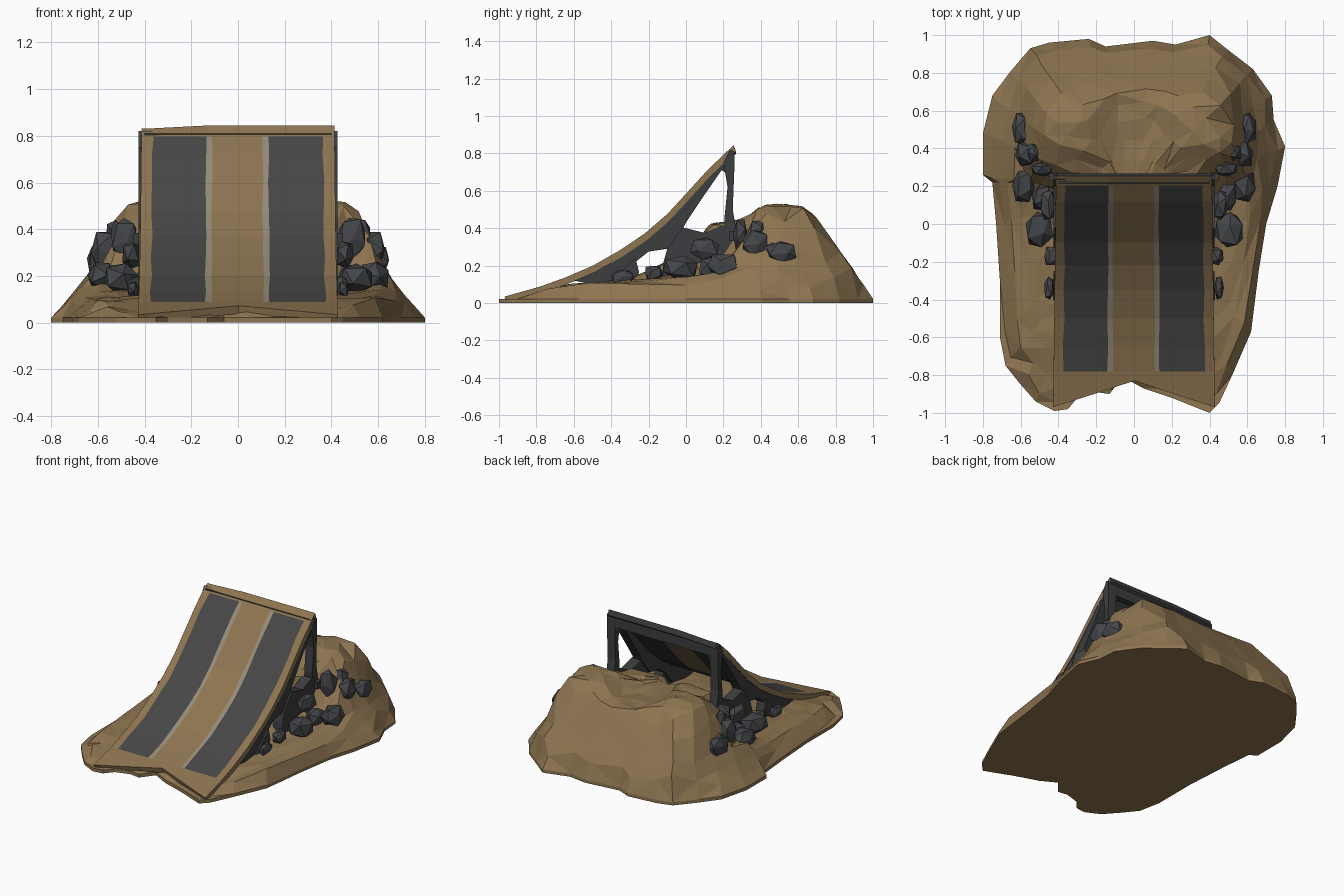
import bpy, bmesh, math, random
from mathutils import Vector, Matrix

if "Cube" in bpy.data.objects:
    bpy.data.objects.remove(bpy.data.objects["Cube"])

random.seed(4)


def material(name, rgb):
    m = bpy.data.materials.new(name)
    m.diffuse_color = (*rgb, 1)
    m.use_nodes = True
    m.node_tree.nodes["Principled BSDF"].inputs["Base Color"].default_value = m.diffuse_color
    return m


DIRT = material("dirt tan", (0.27, 0.178, 0.082))
TRACK = material("tread dark grey", (0.062, 0.062, 0.063))
EDGE = material("worn grey edge", (0.31, 0.26, 0.19))
STEEL = material("dark steel", (0.045, 0.047, 0.05))
ROCK = material("dark rock", (0.058, 0.060, 0.066))


def make(name, bm, *mats):
    bmesh.ops.recalc_face_normals(bm, faces=bm.faces)
    me = bpy.data.meshes.new(name)
    bm.to_mesh(me)
    bm.free()
    for m in mats:
        me.materials.append(m)
    ob = bpy.data.objects.new(name, me)
    bpy.context.collection.objects.link(ob)
    return ob


def interp(pts, t):
    if t <= pts[0][0]:
        return pts[0][1]
    for (a, va), (b, vb) in zip(pts, pts[1:]):
        if t <= b:
            return va + (vb - va) * (t - a) / (b - a)
    return pts[-1][1]


# Height of the curved ramp along y
RAMP = [(-1, .02), (-.8, .075), (-.67, .12), (-.46, .21), (-.25, .34), (-.1, .47),
        (.02, .60), (.12, .71), (.21, .795), (.255, .838)]

# Dirt mound: outline rings pulled in toward the middle and lifted
OUTLINE = [(-.42, -.99), (-.52, -.94), (-.6, -.85), (-.68, -.75), (-.71, -.6), (-.71, -.3),
           (-.73, 0), (-.75, .22), (-.8, .26), (-.8, .48), (-.75, .68), (-.66, .8), (-.55, .93),
           (-.45, .96), (-.24, .98), (-.15, .94), (.1, .97), (.22, .95), (.4, 1), (.5, .92),
           (.63, .82), (.73, .68), (.74, .55), (.8, .41), (.76, .2), (.7, 0), (.66, -.25),
           (.62, -.57), (.52, -.8), (.45, -.95), (.4, -1), (.2, -.92), (.05, -.87), (-.06, -.81),
           (-.13, -.9), (-.2, -.89), (-.3, -.92), (-.35, -.98)]
LENGTHWISE = [(-1, .03), (-.8, .065), (-.6, .1), (-.3, .12), (0, .15), (.1, .2), (.2, .29), (.32, .46),
              (.42, .54), (.59, .53), (.68, .48), (.82, .28), (1, .03)]
FLANK = [(-.3, .12), (0, .135), (.18, .16), (.27, .24), (.36, .48), (.4, .6)]
CROSSWISE = [(0, .43), (.12, .45), (.28, .53), (.5, .51), (.56, .37), (.63, .22), (.72, .11), (.8, .03)]
HALF_WIDTH = [(-1, .55), (-.8, .6), (-.6, .67), (0, .72), (.3, .8), (.5, .8), (.7, .74), (.9, .62)]
UNDER_RAMP = [(-.3, 0), (0, .12), (.12, .2), (.2, .14), (.3, 0)]


def ground(x, y):
    along = interp(LENGTHWISE, y)
    if abs(x) < .36:
        along += interp(UNDER_RAMP, y)
    elif abs(x) > .45 and -.3 < y < .4:
        along = min(along, interp(FLANK, y))
    h = min(along, interp(CROSSWISE, abs(x) * .8 / interp(HALF_WIDTH, y)))
    if y < .27 and abs(x) < .5:
        h = min(h, interp(RAMP, y) - .02)
    return max(h, .02)


bm = bmesh.new()
rings = [[bm.verts.new((x, y, 0)) for x, y in OUTLINE]]
for s in (1, .95, .88, .8, .71, .62, .52, .4, .25, .12):
    ring = []
    for x, y in OUTLINE:
        px, py = x * s, .12 + (y - .12) * s
        if s < .97:
            px += random.uniform(-.012, .012)
            py += random.uniform(-.012, .012)
        z = .022 if s == 1 else ground(px, py) + random.uniform(-.008, .006)
        ring.append(bm.verts.new((px, py, z)))
    rings.append(ring)
n = len(OUTLINE)
for a, b in zip(rings, rings[1:]):
    for i in range(n):
        bm.faces.new((a[i], a[(i + 1) % n], b[(i + 1) % n], b[i]))
bm.faces.new(rings[0])
bm.faces.new(rings[-1])
bmesh.ops.triangulate(bm, faces=bm.faces)
make("dirt_mound", bm, DIRT)

# Ramp deck: grid of columns, treads coloured by column and row
COLS = [-.42, -.37, -.137, -.112, 0, .107, .132, .37, .42]
ROWS = [-1, -.78, -.65, -.5, -.35, -.22, -.1, .02, .12, .205, .255]
bm = bmesh.new()
top, low = [], []
for r, y in enumerate(ROWS):
    tr, lr = [], []
    for x in COLS:
        yy = -.83 - .14 * abs(x) / .42 if r == 0 else y
        z = interp(RAMP, yy) + .006
        w = x * (1.02 - .03 * (y + 1)) + (random.uniform(-.004, .004) if abs(x) < .4 else 0)
        z -= .012 if r == len(ROWS) - 1 and x < -.3 else 0
        tr.append(bm.verts.new((w, yy, z)))
        lr.append(bm.verts.new((w, yy + .012, max(z - .035, .01))))
    top.append(tr)
    low.append(lr)
last, end = len(ROWS) - 2, len(COLS) - 1
for r in range(last + 1):
    for c in range(end):
        f = bm.faces.new((top[r][c], top[r][c + 1], top[r + 1][c + 1], top[r + 1][c]))
        if 0 < r < last:
            f.material_index = {1: 1, 6: 1, 2: 2, 5: 2}.get(c, 0)
        f = bm.faces.new((low[r][c], low[r + 1][c], low[r + 1][c + 1], low[r][c + 1]))
        f.material_index = 0 if c in (3, 4) and 4 < r < 8 else 3
    for c in (0, end):
        bm.faces.new((top[r][c], top[r + 1][c], low[r + 1][c], low[r][c]))
for c in range(end):
    bm.faces.new((top[0][c], low[0][c], low[0][c + 1], top[0][c + 1]))
    f = bm.faces.new((top[-1][c], top[-1][c + 1], low[-1][c + 1], low[-1][c]))
    f.material_index = 3
make("ramp_deck", bm, DIRT, TRACK, EDGE, STEEL)


# Side frames: flat profiles in y-z extruded across x, mirrored
def plate(name, profile, x0, x1, mat=STEEL):
    for side, tag in ((-1, "left"), (1, "right")):
        bm = bmesh.new()
        a = [bm.verts.new((side * x0, y, z)) for y, z in profile]
        b = [bm.verts.new((side * x1, y, z)) for y, z in profile]
        bm.faces.new(a)
        bm.faces.new(b)
        for i in range(len(a)):
            j = (i + 1) % len(a)
            bm.faces.new((a[i], a[j], b[j], b[i]))
        make(f"{name}_{tag}", bm, mat)


rail_top = [(y, interp(RAMP, y) - .018) for y in (-.62, -.46, -.25, -.1, .02, .12, .21, .25)]
plate("side_rail", rail_top + [(.25, .70), (.225, .69), (.19, .71), (.1, .58), (0, .43), (-.02, .39),
                               (-.1, .29), (-.2, .275), (-.27, .22), (-.34, .13), (-.5, .10)], .345, .413)
plate("post", [(.2, .75), (.235, .82), (.258, .81), (.258, .7), (.25, .5), (.285, .29), (.225, .26),
               (.205, .45), (.222, .62)], .365, .425)
plate("lower_beam", [(-.1, .29), (-.02, .405), (.1, .375), (.2, .415), (.24, .41), (.23, .26), (.1, .22),
                     (-.02, .2), (-.06, .12), (-.13, .12), (-.12, .22)], .355, .425)
plate("front_brace", [(-.27, .24), (-.25, .16), (-.3, .1), (-.42, .1)], .36, .425)


# Cross members behind and beneath the deck
def bar(name, centre, size, tilt=0):
    bm = bmesh.new()
    mat = Matrix.Translation(centre) @ Matrix.Rotation(tilt, 4, 'X') @ Matrix.Diagonal((*size, 1))
    bmesh.ops.create_cube(bm, size=1, matrix=mat)
    make(name, bm, STEEL)


bar("top_crossbar", (0, .235, .77), (.80, .04, .08))
bar("lower_crossbar", (0, .25, .36), (.9, .04, .05))


# Blocky boulders down both flanks: x, y, z centre, then half sizes
def boulder(name, x, y, z, sx, sy, sz):
    bm = bmesh.new()
    bmesh.ops.create_icosphere(bm, subdivisions=1, radius=1)
    turn = Matrix.Rotation(random.uniform(0, 6), 3, 'Z') @ Matrix.Rotation(random.uniform(0, 6), 3, 'X')
    for v in bm.verts:
        p = turn @ v.co * random.uniform(.95, 1.2)
        p = Vector([max(-.88, min(.88, q)) for q in p]) * 1.12
        v.co = Vector((x + p.x * sx, y + p.y * sy, z + p.z * sz))
    make(name, bm, ROCK)


ROCKS = [(.605, .51, .27, .042, .08, .06), (.575, .37, .31, .055, .065, .08), (.585, .2, .20, .06, .085, .06),
         (.50, -.03, .19, .075, .095, .065), (.49, .14, .19, .05, .07, .06), (.45, -.34, .14, .025, .06, .035),
         (.485, .29, .36, .06, .04, .09), (.57, .46, .27, .05, .05, .06), (.44, -.17, .16, .035, .05, .04),
         (.455, .1, .29, .04, .08, .06), (.53, .38, .38, .035, .05, .06)]
for side, tag in ((-1, "left"), (1, "right")):
    for i, (x, *rest) in enumerate(ROCKS):
        boulder(f"boulder_{tag}_{i}", side * x, *rest)
